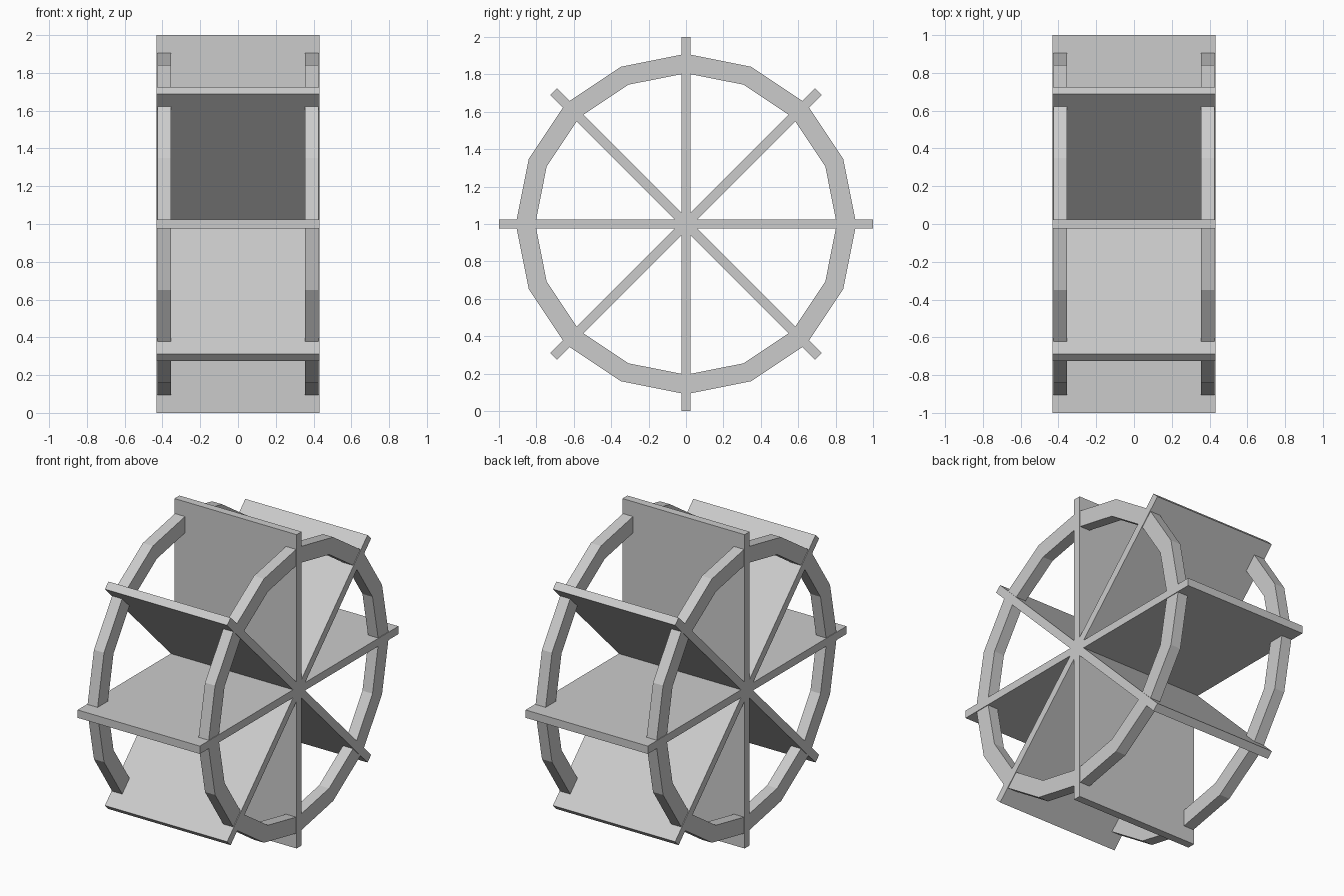
import bpy, bmesh
from math import sin, cos, pi, radians

if "Cube" in bpy.data.objects:
    bpy.data.objects.remove(bpy.data.objects["Cube"])

CZ = 1.0          # axle height


def make_object(name, bm):
    bmesh.ops.recalc_face_normals(bm, faces=bm.faces)
    me = bpy.data.meshes.new(name)
    bm.to_mesh(me)
    bm.free()
    ob = bpy.data.objects.new(name, me)
    ob.location.z = CZ
    bpy.context.collection.objects.link(ob)
    return ob


def paddle_board(index):
    # full-diameter board crossing the axle, giving two opposite paddles
    bm = bmesh.new()
    bmesh.ops.create_cube(bm, size=1)
    bmesh.ops.scale(bm, vec=(0.862, 2.0, 0.05), verts=bm.verts)
    ob = make_object(f"paddle_board_{index + 1}", bm)
    ob.rotation_euler.x = radians(45 * index)


def rim(name, x0, x1, r_out=0.91, r_in=0.806, n=16):
    # low-poly ring with a rectangular section
    bm = bmesh.new()
    section = [(x0, r_out), (x1, r_out), (x1, r_in), (x0, r_in)]
    loops = [[bm.verts.new((x, r * cos(2 * pi * i / n), r * sin(2 * pi * i / n)))
              for x, r in section] for i in range(n)]
    for i in range(n):
        a, b = loops[i], loops[(i + 1) % n]
        for k in range(4):
            m = (k + 1) % 4
            bm.faces.new((a[k], a[m], b[m], b[k]))
    make_object(name, bm)


# paddles
for i in range(4):
    paddle_board(i)

# side rims
rim("left_rim", -0.427, -0.356)
rim("right_rim", 0.356, 0.427)
